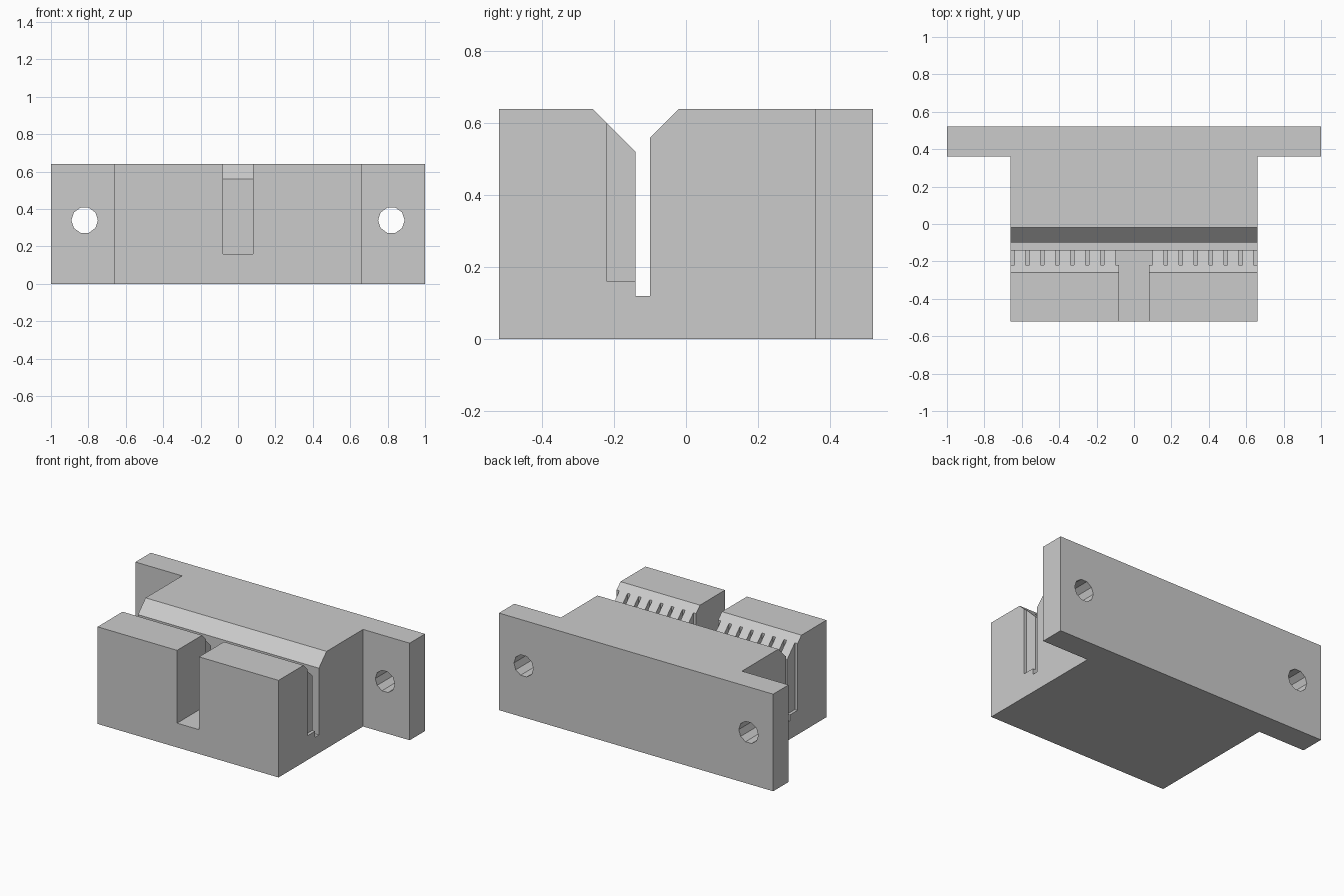
import bpy, bmesh, math

cube = bpy.data.objects.get("Cube")
if cube:
    bpy.data.objects.remove(cube, do_unlink=True)

# One grey material
grey = bpy.data.materials.new("plain grey")
grey.use_nodes = True
colour = (0.6, 0.6, 0.6, 1)
grey.diffuse_color = colour
grey.node_tree.nodes["Principled BSDF"].inputs["Base Color"].default_value = colour

# Placement of a profile point (a, b) at depth d along the extrusion axis
PLACE = {
    "X": lambda a, b, d: (d, a, b),
    "Y": lambda a, b, d: (a, d, b),
    "Z": lambda a, b, d: (a, b, d),
}


def prism(name, points, axis, low, high):
    """Extrude a closed outline along an axis."""
    bm = bmesh.new()
    place = PLACE[axis]
    bottom = [bm.verts.new(place(a, b, low)) for a, b in points]
    top = [bm.verts.new(place(a, b, high)) for a, b in points]
    bm.faces.new(bottom)
    bm.faces.new(top)
    for i in range(len(points)):
        j = (i + 1) % len(points)
        bm.faces.new((bottom[i], bottom[j], top[j], top[i]))
    bmesh.ops.recalc_face_normals(bm, faces=bm.faces)
    mesh = bpy.data.meshes.new(name)
    bm.to_mesh(mesh)
    bm.free()
    mesh.materials.append(grey)
    obj = bpy.data.objects.new(name, mesh)
    bpy.context.collection.objects.link(obj)
    return obj


def mirrored(half):
    """Complete a half outline across the centre line."""
    return half + [(-x, y) for x, y in reversed(half)]


def cut(target, cutter):
    cutter.hide_render = True
    mod = target.modifiers.new("cut", "BOOLEAN")
    mod.operation = "DIFFERENCE"
    mod.solver = "EXACT"
    mod.object = cutter
    bpy.context.view_layer.objects.active = target
    bpy.ops.object.modifier_apply(modifier=mod.name)
    bpy.data.objects.remove(cutter, do_unlink=True)


HEIGHT = 0.64
FRONT, BACK = -0.52, 0.52

# Block with mounting flange, T-shaped in plan
plan = mirrored([(0.66, FRONT), (0.66, 0.36), (1, 0.36), (1, BACK)])
block = prism("clamp_block", plan, "Z", 0, HEIGHT)

# Belt gap with chamfered mouth
gap = [(-0.14, 0.12), (-0.10, 0.12), (-0.10, 0.56), (-0.02, HEIGHT),
       (-0.02, 0.8), (-0.26, 0.8), (-0.26, HEIGHT), (-0.14, 0.52)]
cut(block, prism("gap_cutter", gap, "X", -0.8, 0.8))

# Front slot and tooth grooves share one comb-shaped cutter
ROOT, SPINE = -0.22, -0.13
comb = [(0.08, -0.6), (0.08, ROOT), (0.10, ROOT), (0.10, SPINE)]
for k in range(1, 8):
    left = 0.08 + 0.08 * k
    right = left + 0.02 if k < 7 else 0.7
    comb += [(left, SPINE), (left, ROOT), (right, ROOT), (right, SPINE)]
comb[-1] = (0.7, -0.12)
cut(block, prism("comb_cutter", mirrored(comb), "Z", 0.16, 0.8))

# Screw holes through the flange
for side in (-1, 1):
    ring = [(side * 0.82 + 0.071 * math.cos(math.tau * i / 10),
             0.34 + 0.071 * math.sin(math.tau * i / 10)) for i in range(10)]
    cut(block, prism("hole_cutter", ring, "Y", 0.3, 0.6))
